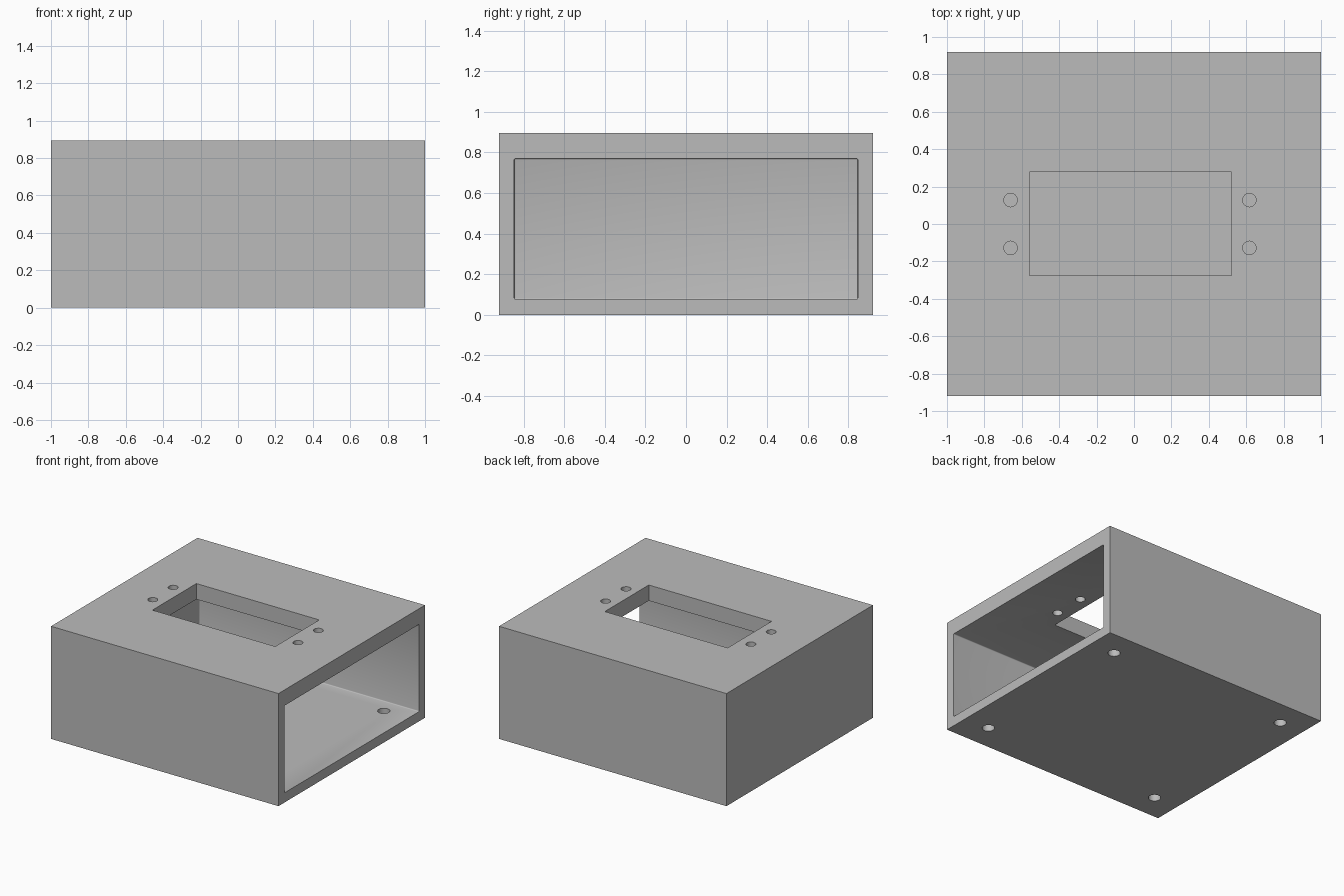
import bpy
import math

cube = bpy.data.objects.get("Cube")
if cube:
    bpy.data.objects.remove(cube, do_unlink=True)

grey = bpy.data.materials.new("plain grey")
grey.use_nodes = True
colour = (0.5, 0.5, 0.5, 1)
grey.diffuse_color = colour
grey.node_tree.nodes["Principled BSDF"].inputs["Base Color"].default_value = colour


def block(name, low, high):
    """Box spanning two opposite corners."""
    centre = [(a + b) / 2 for a, b in zip(low, high)]
    bpy.ops.mesh.primitive_cube_add(size=1, location=centre)
    obj = bpy.context.object
    obj.name = name
    obj.scale = [b - a for a, b in zip(low, high)]
    bpy.ops.object.transform_apply(location=True, rotation=False, scale=True)
    obj.data.materials.append(grey)
    return obj


def drill(name, x, y, z, radius):
    """Short vertical cylinder that cuts a screw hole."""
    bpy.ops.mesh.primitive_cylinder_add(vertices=32, radius=radius, depth=0.3, location=(x, y, z))
    obj = bpy.context.object
    obj.name = name
    obj.data.materials.append(grey)
    return obj


def apply(obj, modifier):
    bpy.context.view_layer.objects.active = obj
    bpy.ops.object.modifier_apply(modifier=modifier.name)


W, D, H = 1.0, 0.92, 0.895
FLOOR, CEILING = 0.077, 0.77
housing = block("housing", (-W, -D, 0), (W, D, H))

# Cavity open at the left end, with slightly rounded long edges
cavity = block("cavity_cutter", (-0.93, -0.846, FLOOR), (1.2, 0.846, CEILING))
bevel = cavity.modifiers.new("soft corners", "BEVEL")
bevel.width = 0.007
bevel.segments = 3
apply(cavity, bevel)

# Rectangular window in the top
window = block("window_cutter", (-0.56, -0.275, 0.6), (0.52, 0.277, 1.1))
cutters = [cavity, window]

# Small screw holes beside the window, larger ones in the floor corners
for side in (-1, 1):
    for x in (-0.66, 0.617):
        cutters.append(drill("window_hole_cutter", x, side * 0.128, H - 0.06, 0.036))
    for x in (-0.79, 0.785):
        cutters.append(drill("floor_hole_cutter", x, side * 0.71, FLOOR / 2, 0.045))

for cutter in cutters:
    cutter.hide_render = True
    cut = housing.modifiers.new("cut", "BOOLEAN")
    cut.operation = "DIFFERENCE"
    cut.solver = "EXACT"
    cut.object = cutter
    apply(housing, cut)
    bpy.data.objects.remove(cutter, do_unlink=True)

# Smooth hole walls, crisp edges elsewhere
bpy.ops.object.select_all(action="DESELECT")
housing.select_set(True)
bpy.context.view_layer.objects.active = housing
bpy.ops.object.shade_smooth_by_angle(angle=math.radians(32))
